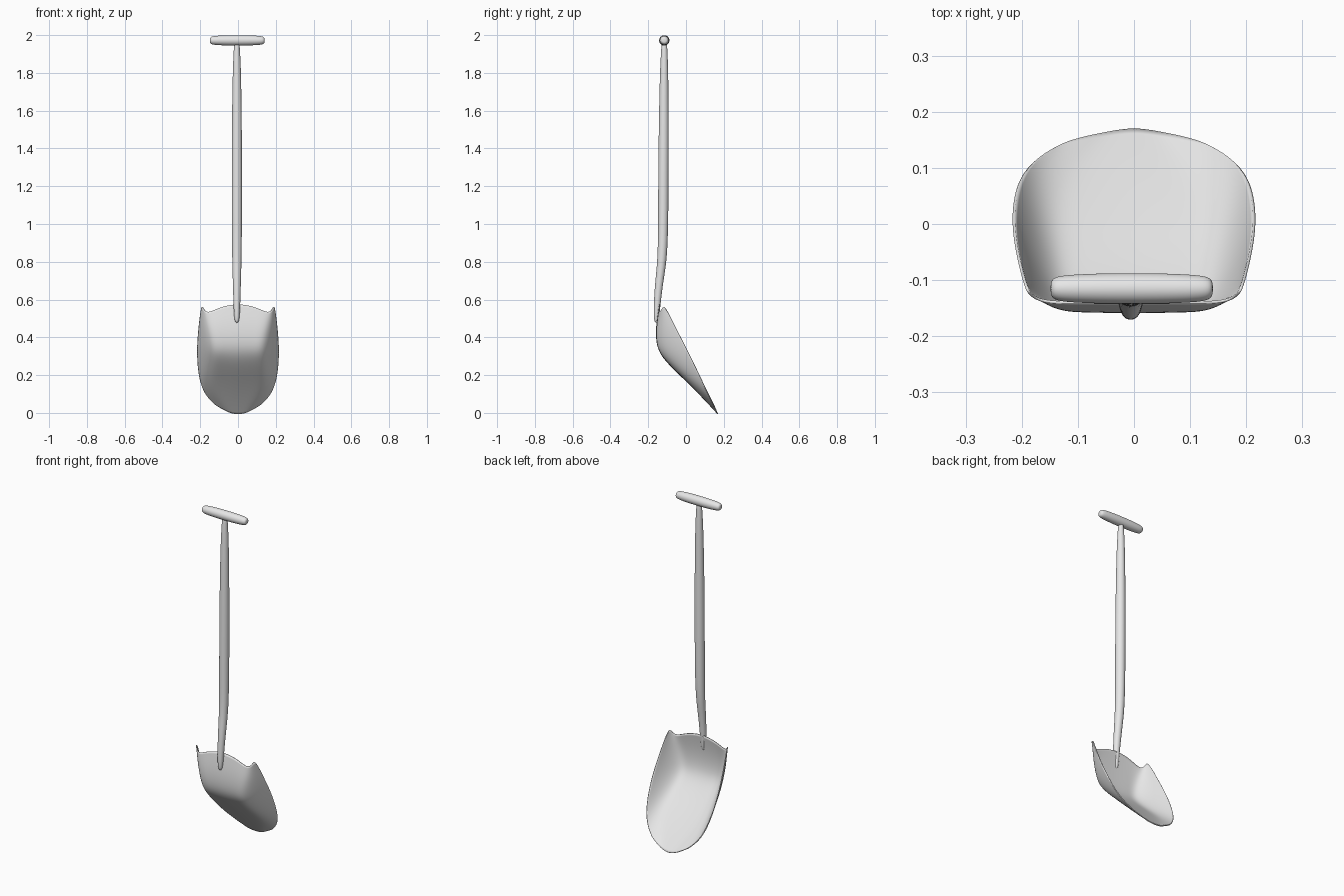
import bpy, bmesh, math
from mathutils import Vector

cube = bpy.data.objects.get("Cube")
if cube:
    bpy.data.objects.remove(cube, do_unlink=True)

grey = bpy.data.materials.new("plain grey")
grey.use_nodes = True
grey.diffuse_color = (0.8, 0.8, 0.8, 1)
grey.node_tree.nodes["Principled BSDF"].inputs["Base Color"].default_value = (0.8, 0.8, 0.8, 1)


def make_object(name, bm, levels):
    """Turn a bmesh cage into a smooth, subdivided object."""
    bmesh.ops.recalc_face_normals(bm, faces=bm.faces)
    for f in bm.faces:
        f.smooth = True
    mesh = bpy.data.meshes.new(name)
    bm.to_mesh(mesh)
    bm.free()
    mesh.materials.append(grey)
    ob = bpy.data.objects.new(name, mesh)
    bpy.context.collection.objects.link(ob)
    sub = ob.modifiers.new("Smooth", "SUBSURF")
    sub.levels = sub.render_levels = levels
    return ob


def tube(name, stations, side, up, sides=16):
    """Round bar through (centre, radius) stations; side and up span the rings."""
    bm = bmesh.new()
    rings = []
    for centre, r in stations:
        angles = [2 * math.pi * i / sides for i in range(sides)]
        rings.append([bm.verts.new(Vector(centre) + side * r * math.cos(a) + up * r * math.sin(a))
                      for a in angles])
    for a, b in zip(rings, rings[1:]):
        for i in range(sides):
            j = (i + 1) % sides
            bm.faces.new((a[i], a[j], b[j], b[i]))
    bm.faces.new(rings[0])
    bm.faces.new(rings[-1])
    return make_object(name, bm, 2)


X, Y, Z = Vector((1, 0, 0)), Vector((0, 1, 0)), Vector((0, 0, 1))

# Cross grip: slim bar with rounded ends
half = [(0.145, 0.012), (0.138, 0.021), (0.115, 0.025), (0.05, 0.028)]
profile = [(-x, r) for x, r in half] + [(x, r) for x, r in reversed(half)]
tube("grip", [((x - 0.004, -0.115, 1.972), r) for x, r in profile], Y, Z)

# Shaft: swells in the middle, bends back to meet the blade
shaft = [(1.965, -0.115, 0.014), (1.92, -0.115, 0.017), (1.8, -0.116, 0.023),
         (1.5, -0.118, 0.027), (1.2, -0.12, 0.028), (0.95, -0.121, 0.027),
         (0.8, -0.127, 0.025), (0.7, -0.141, 0.022), (0.6, -0.151, 0.019),
         (0.52, -0.156, 0.016), (0.475, -0.157, 0.01)]
tube("shaft", [((-0.006, y, z), r) for z, y, r in shaft], X, Y)

# Blade: rows from top to tip, each as centre, floor edge and rim
rows = [
    ((0, -0.14, 0.58), (0.16, -0.14, 0.525), (0.192, -0.115, 0.575)),
    ((0, -0.158, 0.47), (0.152, -0.155, 0.45), (0.206, -0.062, 0.465)),
    ((0, -0.158, 0.36), (0.135, -0.154, 0.35), (0.215, -0.008, 0.36)),
    ((0, -0.122, 0.285), (0.13, -0.118, 0.29), (0.214, 0.037, 0.27)),
    ((0, 0.0, 0.17), (0.145, 0.005, 0.175), (0.204, 0.08, 0.18)),
    ((0, 0.1, 0.07), (0.125, 0.088, 0.092), (0.178, 0.115, 0.105)),
    ((0, 0.171, -0.008), (0.075, 0.158, 0.018), (0.138, 0.138, 0.06)),
]
bm = bmesh.new()
grid = []
for row in rows:
    centre, edge, rim = map(Vector, row)
    inner = centre.lerp(edge, 0.6)
    inner.z += (centre.z - edge.z) * 0.25
    wall = edge.lerp(rim, 0.5) + X * 0.008
    right = [inner, edge, wall, rim]
    line = [p * 1 for p in reversed(right)]
    for p in line:
        p.x = -p.x
    grid.append([bm.verts.new(p) for p in line + [centre] + right])
for a, b in zip(grid, grid[1:]):
    for i in range(len(a) - 1):
        bm.faces.new((a[i], a[i + 1], b[i + 1], b[i]))
blade = make_object("blade", bm, 3)
shell = blade.modifiers.new("Thickness", "SOLIDIFY")
shell.thickness = 0.005
shell.offset = 0
